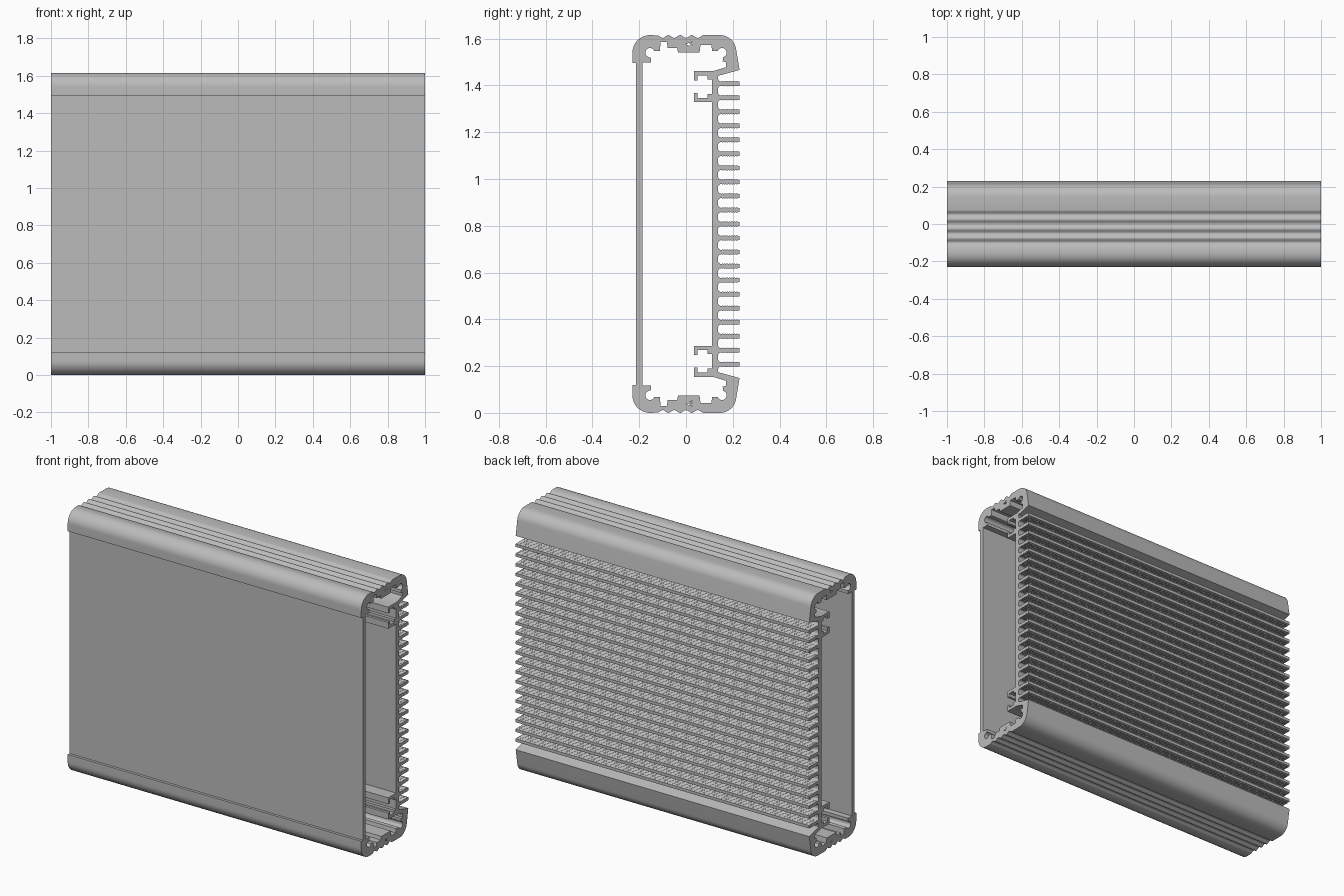
import bpy, bmesh
from math import sin, cos, pi, radians
from mathutils import Matrix

if "Cube" in bpy.data.objects:
    bpy.data.objects.remove(bpy.data.objects["Cube"], do_unlink=True)

H = 1.615          # height of the extrusion
WALL = 0.137       # outer face of the finned wall
BACK = 0.229       # fin tips
PITCH, FINS = 0.06, 21


def arc(cy, cz, r, a0, a1, n=12):
    steps = [radians(a0 + (a1 - a0) * i / n) for i in range(n + 1)]
    return [(cy + r * cos(a), cz + r * sin(a)) for a in steps]


def flip(points):
    return [(y, H - z) for y, z in reversed(points)]


def fin(z):
    # Filleted root, rippled faces, square tip
    half, f = 0.009, 0.014
    top = [(WALL, z + half + f)] + arc(WALL + f, z + half + f, f, 200, 270, 4)
    ripples = 7
    span = (BACK - 0.006) - (WALL + f)
    for i in range(1, ripples * 4):
        t = i / (ripples * 4)
        top.append((WALL + f + span * t, z + half + 0.0025 * sin(t * ripples * pi) ** 2))
    top += [(BACK - 0.006, z + half), (BACK, z + half)]
    return top + [(y, 2 * z - h) for y, h in reversed(top)]


# Outer outline: front lip, rounded corner, scalloped top, rear corner
cap = [(-0.213, 1.495), (-0.229, 1.495)] + arc(-0.154, H - 0.075, 0.075, 180, 90)
for i in range(1, 41):
    y = -0.125 + 0.2 * i / 40
    cap.append((y, H - 0.006 * (1 + cos(2 * pi * (y + 0.1) / 0.05))))
cap += arc(0.145, H - 0.07, 0.07, 90, 8)
cap += [(BACK, 1.466), (WALL, 1.441)]

outer = list(cap)
for i in range(FINS):
    outer += fin(H / 2 + PITCH * ((FINS - 1) / 2 - i))
outer += flip(cap)

# Inner outline: screw channels, centre block and board slot
inside = [(-0.187, 1.498), (-0.15, 1.498), (-0.15, 1.518)]
inside += arc(-0.154, 1.54, 0.02, 260, 20)
inside += [(-0.13, 1.548), (-0.112, 1.548), (-0.108, 1.585), (-0.082, 1.585),
           (-0.078, 1.56), (-0.038, 1.56), (-0.034, 1.54), (0.058, 1.54),
           (0.062, 1.572), (0.108, 1.572), (0.112, 1.548), (0.13, 1.548)]
inside += arc(0.154, 1.54, 0.02, 160, -80)
inside += [(0.157, 1.502), (0.172, 1.5), (0.172, 1.478), (0.115, 1.461)]
slot = [(0.034, 1.461), (0.034, 1.422), (0.05, 1.422), (0.05, 1.442),
        (0.092, 1.442), (0.092, 1.426), (0.111, 1.426)]
slot_mid = 1.3945
inside += slot + [(y, 2 * slot_mid - z) for y, z in reversed(slot)] + [(0.111, 1.328)]
inner = inside + flip(inside)

# Narrow zigzag slit in each centre block
slit = [(0.0, 1.576), (0.03, 1.59), (0.012, 1.577), (0.032, 1.573),
        (0.012, 1.569), (0.034, 1.56)]

# Extrude the filled section along x
curve = bpy.data.curves.new("section", "CURVE")
curve.dimensions = "2D"
curve.fill_mode = "BOTH"
curve.extrude = 1.0
for points in (outer, inner, slit, flip(slit)):
    spline = curve.splines.new("POLY")
    spline.points.add(len(points) - 1)
    for p, (y, z) in zip(spline.points, points):
        p.co = (y, z, 0, 1)
    spline.use_cyclic_u = True
section = bpy.data.objects.new("section", curve)
bpy.context.collection.objects.link(section)
bpy.context.view_layer.update()
mesh = bpy.data.meshes.new_from_object(section.evaluated_get(
    bpy.context.evaluated_depsgraph_get()))
bpy.data.objects.remove(section)
mesh.transform(Matrix(((0, 0, 1, 0), (1, 0, 0, 0), (0, 1, 0, 0), (0, 0, 0, 1))))

bm = bmesh.new()
bm.from_mesh(mesh)
bmesh.ops.remove_doubles(bm, verts=bm.verts, dist=0.0001)
bmesh.ops.recalc_face_normals(bm, faces=bm.faces)
bm.to_mesh(mesh)
bm.free()

# Bare metal finish
metal = bpy.data.materials.new("grey metal")
metal.use_nodes = True
metal.diffuse_color = (0.5, 0.5, 0.5, 1)
metal.node_tree.nodes["Principled BSDF"].inputs["Base Color"].default_value = (0.5, 0.5, 0.5, 1)
mesh.materials.clear()
mesh.materials.append(metal)

mesh.name = "finned_housing"
housing = bpy.data.objects.new("finned_housing", mesh)
bpy.context.collection.objects.link(housing)
bpy.ops.object.select_all(action="DESELECT")
housing.select_set(True)
bpy.context.view_layer.objects.active = housing
bpy.ops.object.shade_smooth_by_angle(angle=radians(30))
